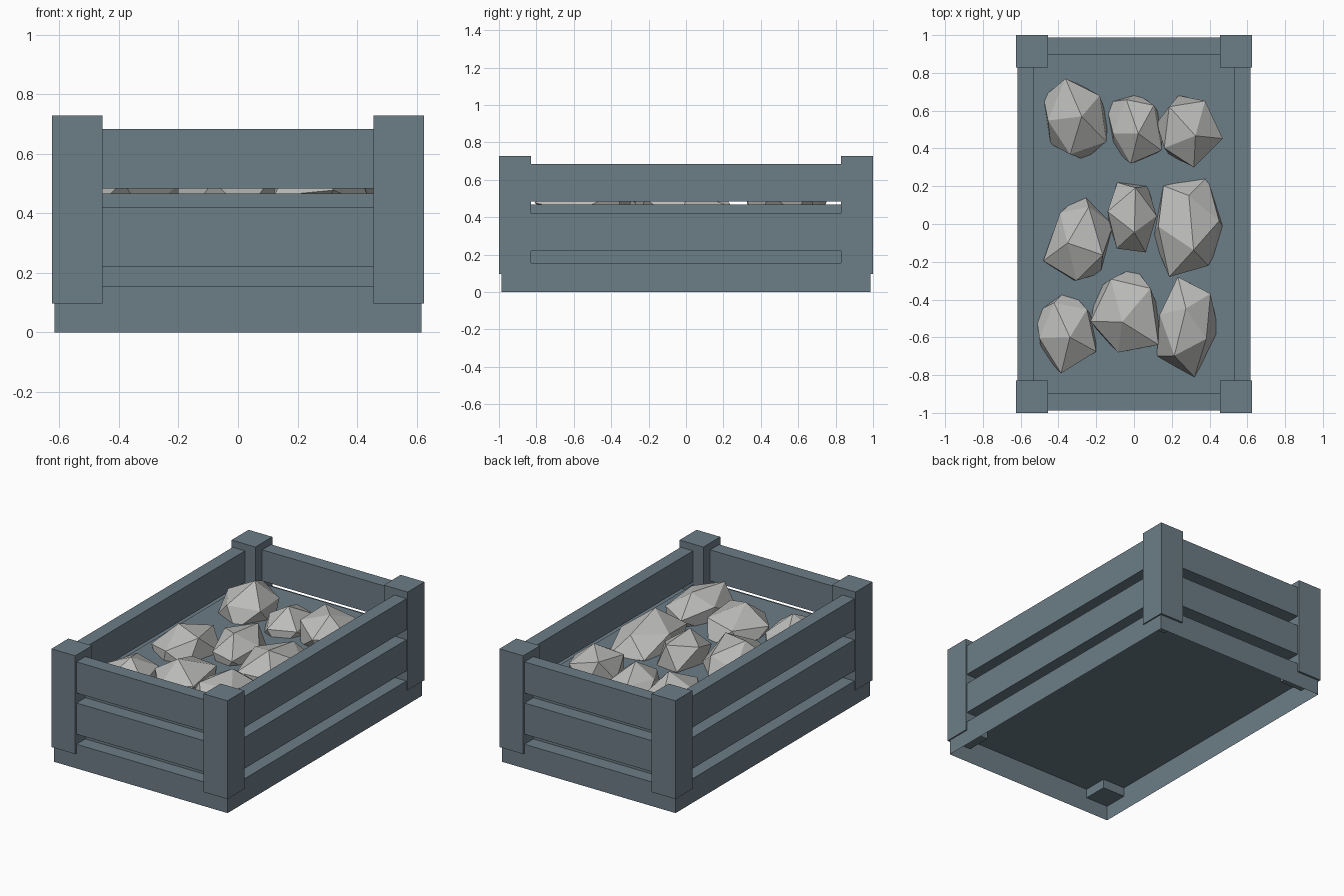
import bpy, bmesh, random
from mathutils import Vector, Matrix

random.seed(7)

cube = bpy.data.objects.get("Cube")
if cube:
    bpy.data.objects.remove(cube, do_unlink=True)


def material(name, colour):
    mat = bpy.data.materials.new(name)
    mat.use_nodes = True
    mat.diffuse_color = (*colour, 1)
    mat.node_tree.nodes["Principled BSDF"].inputs["Base Color"].default_value = (*colour, 1)
    return mat


wood = material("blue_grey_wood", (0.15, 0.205, 0.24))
stone = material("pale_grey_stone", (0.5, 0.5, 0.49))


def finish(name, bm, mat):
    mesh = bpy.data.meshes.new(name)
    bm.to_mesh(mesh)
    bm.free()
    mesh.materials.append(mat)
    obj = bpy.data.objects.new(name, mesh)
    bpy.context.scene.collection.objects.link(obj)


def box(name, low, high, open_below=False):
    low, high = Vector(low), Vector(high)
    bm = bmesh.new()
    bmesh.ops.create_cube(bm, size=1)
    bmesh.ops.scale(bm, vec=high - low, verts=bm.verts)
    bmesh.ops.translate(bm, vec=(low + high) / 2, verts=bm.verts)
    if open_below:
        bm.normal_update()
        under = [f for f in bm.faces if f.normal.z < -0.5]
        bmesh.ops.delete(bm, geom=under, context='FACES_ONLY')
    finish(name, bm, wood)


# Crate dimensions: outer slat faces, inner slat faces, post inner faces
OX, OY = 0.617, 0.987
IX, IY = 0.53, 0.897
PX, PY = 0.456, 0.828
SLAB, FILL = 0.155, 0.467

# Hollow base and the raised bed the rocks sit in
box("base", (-OX, -OY, 0), (OX, OY, SLAB), open_below=True)
box("bed", (-IX, -IY, SLAB), (IX, IY, FILL), open_below=True)

# Corner posts
for sx, side in ((1, "left"), (-1, "right")):
    for sy, end in ((-1, "front"), (1, "back")):
        xs = sorted((sx * PX, sx * 0.625))
        ys = sorted((sy * PY, sy))
        box(f"{end}_{side}_post", (xs[0], ys[0], 0.097), (xs[1], ys[1], 0.728))

# Slats between the posts on all four sides
for level, z0, z1 in (("middle", 0.22, 0.42), ("upper", 0.484, 0.684)):
    for s, side, end in ((1, "left", "back"), (-1, "right", "front")):
        xs = sorted((s * IX, s * OX))
        ys = sorted((s * IY, s * OY))
        box(f"{level}_{side}_slat", (xs[0], -PY - 0.01, z0), (xs[1], PY + 0.01, z1))
        box(f"{level}_{end}_slat", (-PX - 0.01, ys[0], z0), (PX + 0.01, ys[1], z1))


def rock(index, x0, x1, y0, y1, top):
    """Jittered icosahedron fitted to a footprint and a top height."""
    bm = bmesh.new()
    bmesh.ops.create_icosphere(bm, subdivisions=1, radius=1)
    spin = Matrix.Rotation(random.uniform(0, 6), 3, 'Z')
    tilt = Matrix.Rotation(random.uniform(0.1, 0.5), 3, 'X')
    for v in bm.verts:
        v.co = spin @ tilt @ (v.co * random.uniform(0.8, 1.15))
    low, high = (x0, y0, 0.34), (x1, y1, top)
    for axis in range(3):
        values = [v.co[axis] for v in bm.verts]
        a, b = min(values), max(values)
        for v in bm.verts:
            t = (v.co[axis] - a) / (b - a)
            v.co[axis] = low[axis] + t * (high[axis] - low[axis])
    finish(f"rock_{index}", bm, stone)


# Three rows of rocks: footprint in x, footprint in y, top height
rocks = (
    (-.48, -.14, .34, .77, .66), (-.15, .15, .32, .69, .61), (.12, .47, .3, .68, .64),
    (-.48, -.11, -.3, .17, .62), (-.14, .12, -.15, .22, .63), (.1, .49, -.28, .25, .64),
    (-.52, -.2, -.79, -.34, .6), (-.23, .13, -.68, -.23, .63), (.12, .45, -.81, -.28, .63),
)
for i, spec in enumerate(rocks, 1):
    rock(i, *spec)
